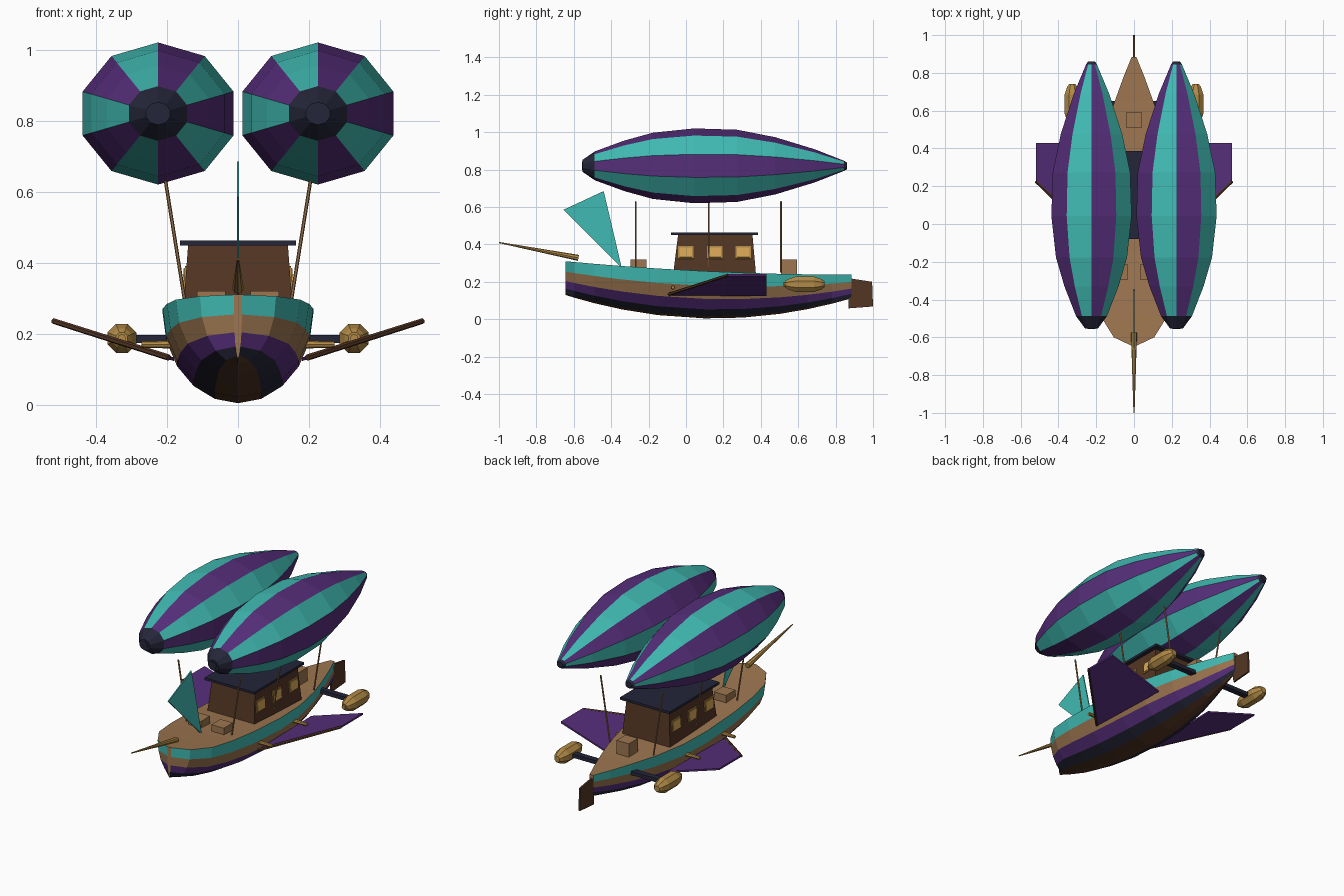
import bpy, bmesh, math
from mathutils import Vector, Matrix

if "Cube" in bpy.data.objects:
    bpy.data.objects.remove(bpy.data.objects["Cube"])


def material(name, rgb):
    m = bpy.data.materials.new(name)
    m.diffuse_color = [((c / 255 + 0.055) / 1.055) ** 2.4 for c in rgb] + [1]
    m.use_nodes = True
    m.node_tree.nodes["Principled BSDF"].inputs["Base Color"].default_value = m.diffuse_color
    return m


TEAL = material("teal", (64, 186, 178))
PURPLE = material("purple", (86, 46, 122))
NAVY = material("navy", (36, 37, 56))
TAN = material("tan_wood", (157, 118, 80))
BROWN = material("dark_brown_wood", (84, 54, 36))
BRASS = material("brass", (178, 138, 70))
GLASS = material("window_yellow", (218, 170, 88))


def finish(bm, name, mats):
    bmesh.ops.recalc_face_normals(bm, faces=bm.faces)
    me = bpy.data.meshes.new(name)
    bm.to_mesh(me)
    bm.free()
    for m in mats:
        me.materials.append(m)
    ob = bpy.data.objects.new(name, me)
    bpy.context.collection.objects.link(ob)
    return ob


def loft(name, rings, mats, rule=lambda i, k: 0, cap=0):
    """Skin closed rings; rule(ring, side) picks the material."""
    bm = bmesh.new()
    vs = [[bm.verts.new(p) for p in r] for r in rings]
    n = len(vs[0])
    for i in range(len(vs) - 1):
        for k in range(n):
            j = (k + 1) % n
            f = bm.faces.new((vs[i][k], vs[i][j], vs[i + 1][j], vs[i + 1][k]))
            f.material_index = rule(i, k)
    for r in (vs[0], vs[-1]):
        bm.faces.new(r).material_index = cap
    return finish(bm, name, mats)


def box(name, centre, size, mat, tilt=0):
    bm = bmesh.new()
    M = (Matrix.Translation(centre) @ Matrix.Rotation(tilt, 4, 'Y')
         @ Matrix.Diagonal((*size, 1)))
    bmesh.ops.create_cube(bm, size=1, matrix=M)
    return finish(bm, name, [mat])


def rod(name, a, b, r1, r2, mat, sides=8):
    a, b = Vector(a), Vector(b)
    d = b - a
    bm = bmesh.new()
    M = Matrix.Translation((a + b) / 2) @ d.to_track_quat('Z', 'Y').to_matrix().to_4x4()
    bmesh.ops.create_cone(bm, cap_ends=True, segments=sides, radius1=r1, radius2=r2,
                          depth=d.length, matrix=M)
    return finish(bm, name, [mat])


def plate(name, pts, offset, mat):
    """Thin slab: outline pushed both ways by offset."""
    o = Vector(offset)
    return loft(name, [[Vector(p) - o for p in pts], [Vector(p) + o for p in pts]], [mat])


def oval(x, y, z, rx, rz, n, start):
    return [(x + rx * math.cos(start + math.tau * k / n), y,
             z + rz * math.sin(start + math.tau * k / n)) for k in range(n)]


# Hull: elliptical sections, colour bands follow the planks
def keel(y):
    return 0.004 + 0.118 * ((y - 0.15) / 0.77) ** 2


def sheer(y):
    return 0.238 + 0.072 * ((0.885 - y) / 1.53) ** 2


stations = [(-.645, .012), (-.6, .107), (-.49, .175), (-.34, .2), (-.15, .212), (.1, .212),
            (.3, .196), (.5, .152), (.65, .102), (.78, .055), (.885, .012)]
sections = []
for y, w in stations:
    top, h = sheer(y), sheer(y) - keel(y)
    sections.append([(w * math.cos(math.pi * k / 10), y, top - h * math.sin(math.pi * k / 10))
                     for k in range(11)])
bands = [0, 1, 2, 3, 4, 4, 3, 2, 1, 0, 1]
loft("hull", sections, [TEAL, TAN, PURPLE, NAVY, BROWN], lambda i, k: bands[k], cap=1)

# Rudder, bowsprit and jib sail
plate("rudder", [(0, .865, .22), (0, .995, .2), (0, 1, .068), (0, .87, .058)], (.005, 0, 0), BROWN)
rod("bowsprit", (0, -.575, .328), (0, -1, .41), .016, .003, BRASS)
plate("jib_sail", [(0, -.655, .585), (0, -.44, .685), (0, -.343, .272)], (.003, 0, 0), TEAL)

# Cabin with tapered walls and an overhanging roof
loft("cabin", [[(-w, a, z), (w, a, z), (w, b, z), (-w, b, z)]
               for w, a, b, z in ((.157, -.07, .375, .23), (.14, -.042, .355, .455))], [BROWN])
box("cabin_roof", (0, .153, .456), (.326, .466, .014), NAVY)

# Cargo crates
for i, (x, y, z) in enumerate([(-.075, -.255, .28), (.075, -.255, .28), (0, .55, .28)]):
    box(f"crate_{i + 1}", (x, y, z), (.08, .085, .08), TAN)

for s, side in ((1, "right"), (-1, "left")):
    # Windows: brass frame with a glass plate
    for i, y in enumerate((-.002, .153, .306)):
        x = .1475
        box(f"{side}_window_frame_{i + 1}", (s * x, y, .357), (.009, .084, .068), BRASS, -s * .075)
        box(f"{side}_window_pane_{i + 1}", (s * (x + .003), y, .357), (.009, .068, .052),
            GLASS, -s * .075)

    # Balloon: ten gores in alternating colours, dark nose and tail tip
    profile = [(-.553, .032), (-.488, .077), (-.33, .135), (-.177, .177), (.043, .2),
               (.273, .193), (.477, .153), (.69, .088), (.845, .027), (.86, .018)]
    rings = [oval(s * .225, y, .82, r * 1.117, r, 10, math.pi / 2) for y, r in profile]
    loft(f"{side}_balloon", rings, [TEAL, PURPLE, NAVY],
         lambda i, k: 2 if i in (0, 8) else k % 2, cap=2)
    rod(f"{side}_balloon_nose_pin", (s * .225, -.556, .82), (s * .225, -.54, .82),
        .022, .022, NAVY, 10)

    # Suspension ropes
    for i, y in enumerate((-.268, .122, .508)):
        rod(f"{side}_rope_{i + 1}", (s * .143, y, .25), (s * .204, y, .63), .005, .005, TAN, 6)

    # Swept wing with a wooden leading spar
    root_f, tip_f = (s * .195, -.09, .133), (s * .52, .225, .236)
    plate(f"{side}_wing", [root_f, tip_f, (s * .52, .43, .236), (s * .18, .43, .128)],
          (0, 0, .005), PURPLE)
    rod(f"{side}_wing_spar", root_f, tip_f, .009, .008, BROWN, 6)

    # Short brass guns through the hull side
    for i, y in enumerate((-.07, .26)):
        rod(f"{side}_gun_{i + 1}", (s * .17, y, .17), (s * .272, y, .17), .012, .009, BRASS)

    # Engine pod on a strut
    pod = [(.53, .018), (.545, .03), (.585, .044), (.685, .044), (.725, .03), (.74, .018)]
    loft(f"{side}_engine_pod", [oval(s * .327, y, .187, r, r, 8, math.pi / 8) for y, r in pod],
         [BRASS])
    rod(f"{side}_engine_hub", (s * .327, .52, .187), (s * .327, .54, .187), .012, .012, BRASS)
    box(f"{side}_engine_strut", (s * .2, .635, .185), (.24, .035, .022), NAVY)
